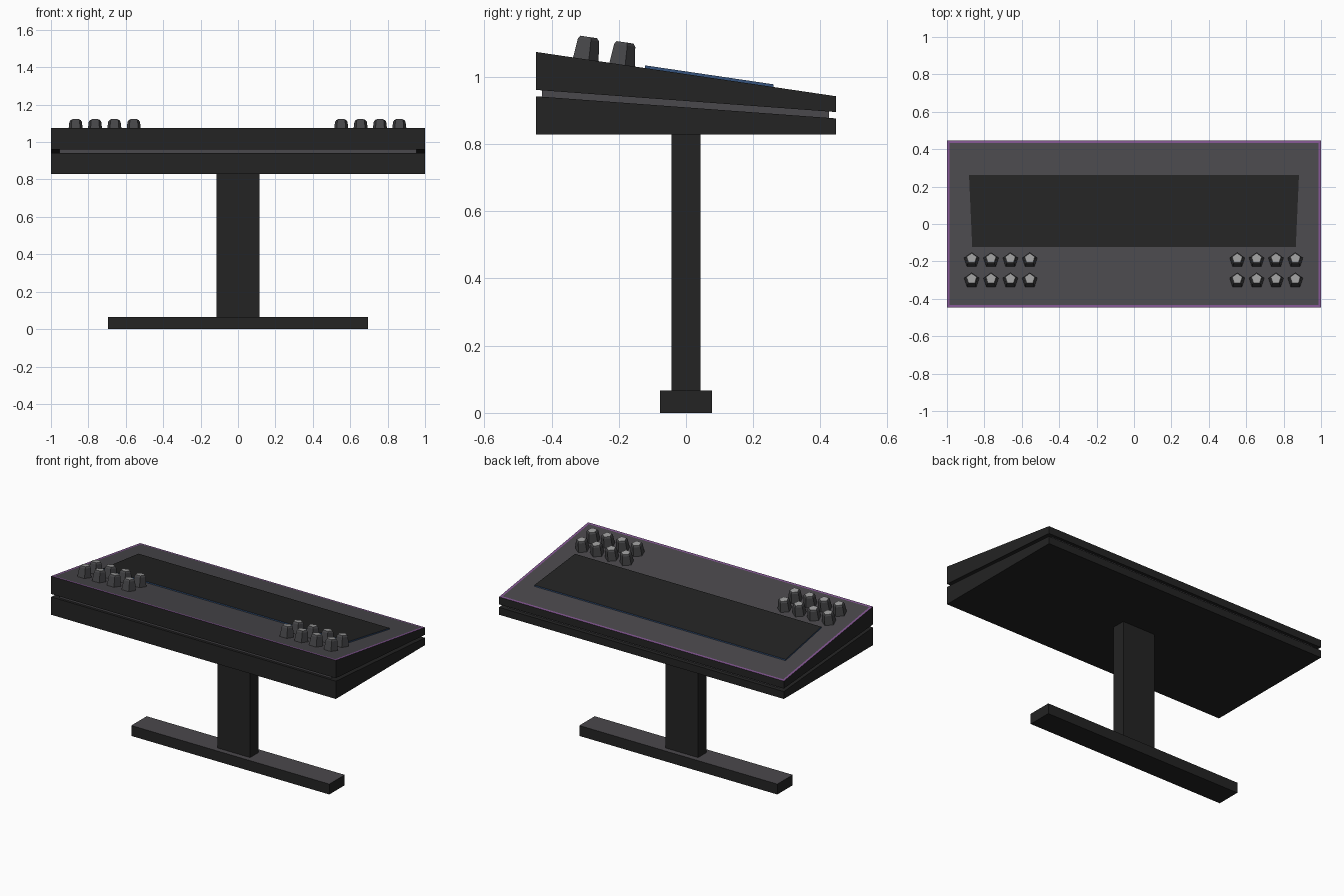
import bpy, bmesh, math
from mathutils import Matrix, Vector

if "Cube" in bpy.data.objects:
    bpy.data.objects.remove(bpy.data.objects["Cube"])


def material(name, rgb):
    m = bpy.data.materials.new(name)
    m.diffuse_color = (*rgb, 1)
    m.use_nodes = True
    m.node_tree.nodes["Principled BSDF"].inputs["Base Color"].default_value = m.diffuse_color
    return m


BLACK = material("black", (0.017, 0.017, 0.017))
GREY = material("grey", (0.068, 0.065, 0.072))
PURPLE = material("purple", (0.22, 0.09, 0.28))
BLUE = material("blue", (0.035, 0.085, 0.2))
KNOB = material("knob_grey", (0.062, 0.062, 0.066))
CAP = material("light_grey", (0.34, 0.34, 0.34))

SLOPE = (1.074 - 0.942) / 0.894
TILT = -math.atan(SLOPE)


def panel_z(y):
    return 1.074 - SLOPE * (y + 0.447)


def finish(bm, name, mats):
    bmesh.ops.recalc_face_normals(bm, faces=bm.faces)
    me = bpy.data.meshes.new(name)
    bm.to_mesh(me)
    bm.free()
    for m in mats:
        me.materials.append(m)
    ob = bpy.data.objects.new(name, me)
    bpy.context.collection.objects.link(ob)
    return ob


def wedge(name, w, y0, y1, front, back, mats, insets=(), top_mats=(), wb=None):
    """Block with sloped top/bottom; front and back are (bottom z, top z)."""
    wb = wb or w
    bm = bmesh.new()
    v = [[bm.verts.new((sx * hw, y, z)) for sx, hw, y, z in
          ((-1, w, y0, front[i]), (1, w, y0, front[i]),
           (1, wb, y1, back[i]), (-1, wb, y1, back[i]))] for i in (0, 1)]
    bm.faces.new(v[0][::-1])
    top = bm.faces.new(v[1])
    for i in range(4):
        j = (i + 1) % 4
        bm.faces.new((v[0][i], v[0][j], v[1][j], v[1][i]))
    # Inset the top in rings, each ring with its own colour
    for k, t in enumerate(insets):
        ring = bmesh.ops.inset_region(bm, faces=[top], thickness=t)["faces"]
        for f in ring:
            f.material_index = top_mats[k]
    if top_mats:
        top.material_index = top_mats[-1]
    return finish(bm, name, mats)


# Foot and column
wedge("foot", 0.695, -0.077, 0.077, (0, 0.066), (0, 0.066), [BLACK, GREY], (), (1,))
wedge("column", 0.115, -0.043, 0.043, (0.06, 0.835), (0.06, 0.835), [BLACK])

# Lower shell, recessed spacer and upper shell
wedge("lower_shell", 1.0, -0.447, 0.447, (0.829, 0.942), (0.829, 0.876), [BLACK])
wedge("spacer", 0.955, -0.428, 0.425, (0.93, 0.97), (0.87, 0.905), [GREY])
wedge("upper_shell", 1.0, -0.447, 0.447, (0.961, 1.074), (0.895, 0.942),
      [BLACK, GREY, PURPLE], (0.021, 0.021), (1, 2, 1))

# Display with raised blue frame
ya, yb = -0.122, 0.261
wedge("display", 0.865, ya, yb, (panel_z(ya) - 0.005, panel_z(ya) + 0.008),
      (panel_z(yb) - 0.005, panel_z(yb) + 0.008), [BLUE, BLACK],
      (0.011,), (0, 1), wb=0.882)


# Five-sided control knobs with chamfered light caps
def knob(name, x, y):
    bm = bmesh.new()
    rings = []
    for r, h in ((0.043, -0.004), (0.035, 0.058), (0.028, 0.067)):
        rings.append([bm.verts.new((r * math.sin(a), r * math.cos(a), h))
                      for a in (i * math.tau / 5 for i in range(5))])
    for lo, hi in zip(rings, rings[1:]):
        for i in range(5):
            j = (i + 1) % 5
            bm.faces.new((lo[i], lo[j], hi[j], hi[i]))
    bm.faces.new(rings[0])
    bm.faces.new(rings[-1]).material_index = 1
    ob = finish(bm, name, [KNOB, CAP])
    ob.matrix_world = (Matrix.Translation(Vector((x, y, panel_z(y))))
                       @ Matrix.Rotation(TILT, 4, 'X'))


for side, x0 in (("left", -0.868), ("right", 0.552)):
    for row, y in enumerate((-0.302, -0.194)):
        for col in range(4):
            knob(f"knob_{side}_{row}_{col}", x0 + col * 0.1035, y)
